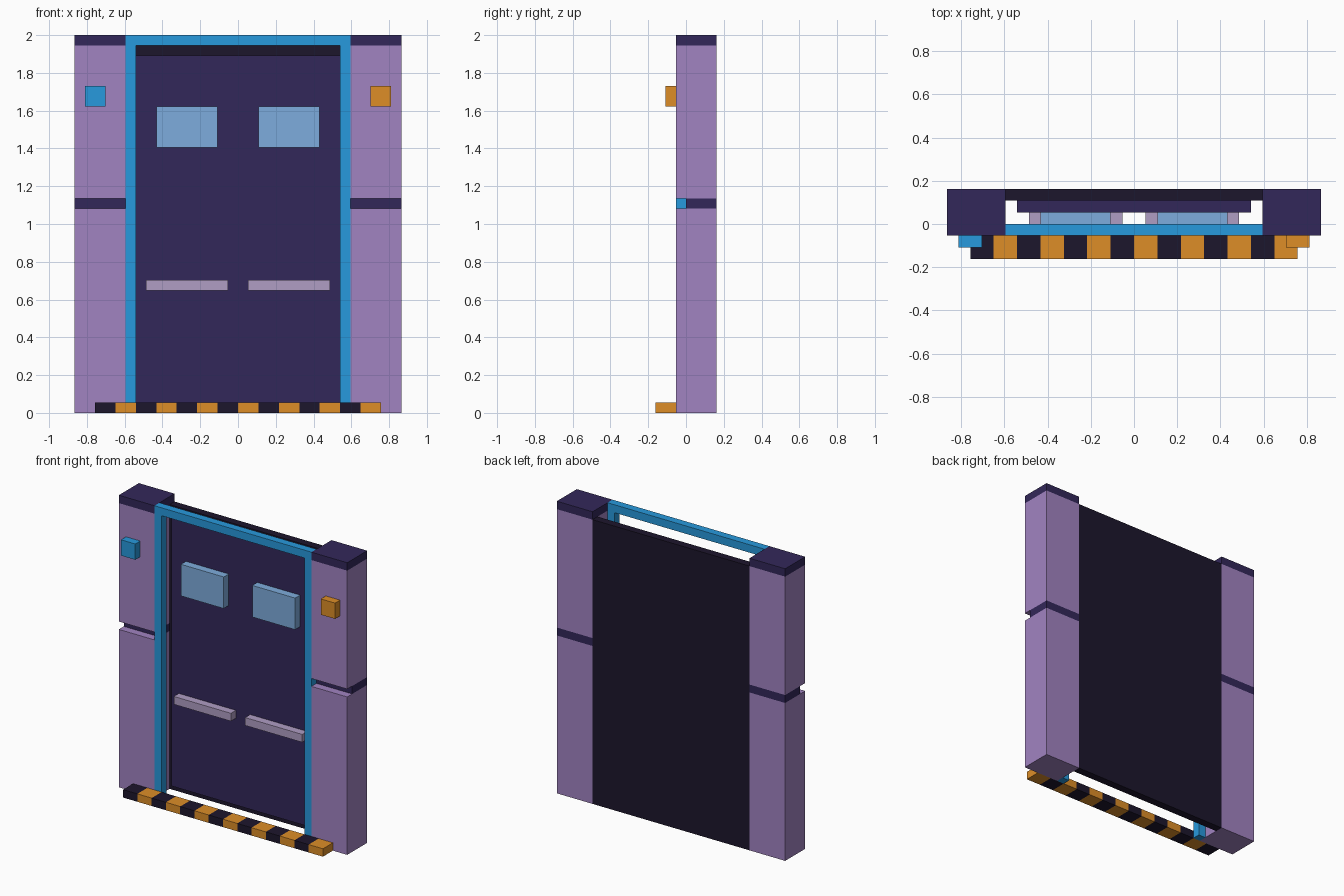
import bpy
import bmesh

if "Cube" in bpy.data.objects:
    bpy.data.objects.remove(bpy.data.objects["Cube"])

U = 2 / 37  # the model sits on a block grid, 37 units tall


def material(name, r, g, b):
    m = bpy.data.materials.new(name)
    m.diffuse_color = (*[(c / 255) ** 2.2 for c in (r, g, b)], 1)
    m.use_nodes = True
    m.node_tree.nodes["Principled BSDF"].inputs["Base Color"].default_value = m.diffuse_color
    return m


LILAC = material("lilac", 160, 130, 192)
INDIGO = material("indigo", 54, 44, 90)
BLACK = material("near_black", 34, 28, 48)
BLUE = material("blue", 44, 152, 220)
GLASS = material("pale_blue", 125, 171, 220)
ORANGE = material("orange", 220, 140, 44)
MAUVE = material("mauve", 174, 156, 194)


def boxes(name, mat, *spans):
    """One object from boxes given as (x0, x1, y0, y1, z0, z1) in grid units."""
    bm = bmesh.new()
    for x0, x1, y0, y1, z0, z1 in spans:
        verts = bmesh.ops.create_cube(bm, size=1)["verts"]
        for v in verts:
            v.co = (U * (x1 if v.co.x > 0 else x0),
                    U * (y1 if v.co.y > 0 else y0),
                    U * (z1 if v.co.z > 0 else z0))
    mesh = bpy.data.meshes.new(name)
    bm.to_mesh(mesh)
    bm.free()
    mesh.materials.append(mat)
    obj = bpy.data.objects.new(name, mesh)
    bpy.context.collection.objects.link(obj)
    return obj


def sided(side, x0, x1, *rest):
    """Place a right-hand span on either side of the centre."""
    return (*sorted((side * x0, side * x1)), *rest)


# Backing wall and door slab
boxes("back_panel", BLACK, (-11, 11, 2, 3, 0, 36))
boxes("door", INDIGO, (-10, 10, 1, 2, 1, 35))

# Door surround
boxes("door_frame", BLUE,
      (-11, -10, -1, 0, 0, 36), (10, 11, -1, 0, 0, 36), (-11, 11, -1, 0, 36, 37))

for label, s in (("left", -1), ("right", 1)):
    # Pillar with recessed band and cap
    boxes(label + "_pillar", LILAC,
          sided(s, 11, 16, -1, 3, 0, 20), sided(s, 11, 16, -1, 3, 21, 36))
    boxes(label + "_pillar_band", INDIGO, sided(s, 11, 16, 0, 3, 20, 21))
    boxes(label + "_pillar_cap", INDIGO, sided(s, 11, 16, -1, 3, 36, 37))
    # Window, push bar and signal lamp
    boxes(label + "_window", GLASS, sided(s, 2, 8, 0, 1, 26, 30))
    boxes(label + "_push_bar", MAUVE, sided(s, 1, 9, 0, 1, 12, 13))
    boxes(label + "_lamp", BLUE if s < 0 else ORANGE,
          sided(s, 13, 15, -2, -1, 30, 32))

# Hazard-striped threshold
for name, mat, start in (("dark", BLACK, -14), ("orange", ORANGE, -12)):
    boxes("threshold_stripes_" + name, mat,
          *[(x, x + 2, -3, -1, 0, 1) for x in range(start, 14, 4)])
